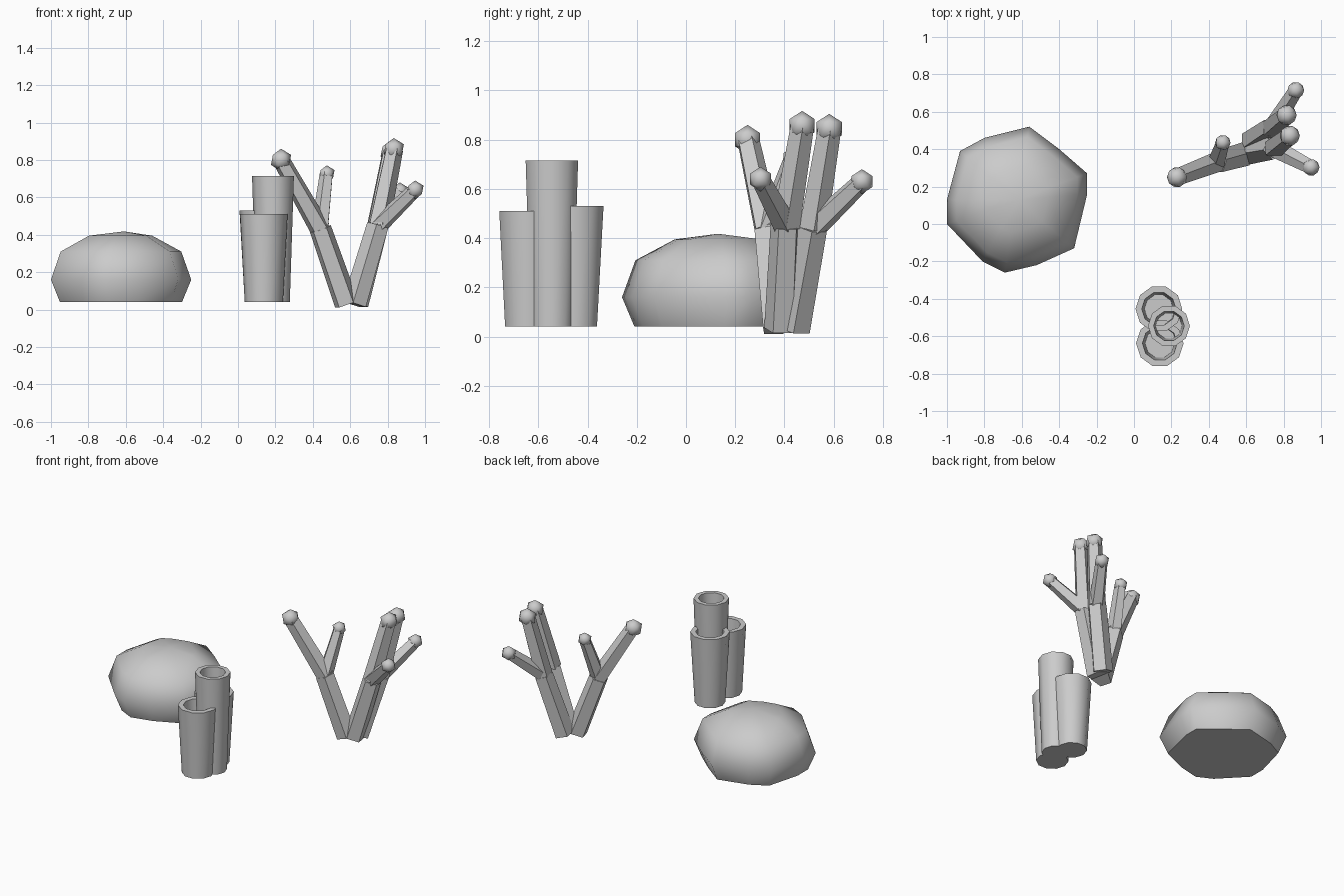
import bpy, bmesh, math
from mathutils import Vector, Matrix

cube = bpy.data.objects.get("Cube")
if cube:
    bpy.data.objects.remove(cube, do_unlink=True)

grey = bpy.data.materials.new("stone grey")
grey.use_nodes = True
colour = (0.6, 0.6, 0.6, 1)
grey.diffuse_color = colour
grey.node_tree.nodes["Principled BSDF"].inputs["Base Color"].default_value = colour


def finish(name, bm):
    """Turn a bmesh into a shaded object."""
    bmesh.ops.recalc_face_normals(bm, faces=bm.faces)
    mesh = bpy.data.meshes.new(name)
    bm.to_mesh(mesh)
    bm.free()
    mesh.materials.append(grey)
    obj = bpy.data.objects.new(name, mesh)
    bpy.context.collection.objects.link(obj)
    bpy.ops.object.select_all(action='DESELECT')
    obj.select_set(True)
    bpy.context.view_layer.objects.active = obj
    bpy.ops.object.shade_smooth_by_angle(angle=math.radians(52))
    return obj


def bridge(bm, low, high):
    n = len(low)
    for i in range(n):
        j = (i + 1) % n
        bm.faces.new((low[i], low[j], high[j], high[i]))


# Boulder: an irregular outline scaled up through rings to a low peak
outline = [(-1, 0), (-.81, -.2), (-.69, -.26), (-.52, -.22), (-.32, -.13), (-.25, .16),
           (-.25, .27), (-.4, .4), (-.56, .52), (-.8, .46), (-.93, .39), (-1, .13)]
centre = Vector((-.63, .13))
bm = bmesh.new()
rings = []
for z, size in [(.04, .87), (.16, 1), (.31, .86), (.395, .45)]:
    ring = []
    for p in outline:
        q = centre + (Vector(p) - centre) * size
        ring.append(bm.verts.new((q.x, q.y, z)))
    rings.append(ring)
for low, high in zip(rings, rings[1:]):
    bridge(bm, low, high)
bm.faces.new(rings[0])
peak = bm.verts.new((-.61, .13, .418))
for a, b in zip(rings[-1], rings[-1][1:] + rings[-1][:1]):
    bm.faces.new((a, b, peak))
finish("boulder", bm)


# Tube sponges: flared hollow cups with a thick rim
def tube(name, x, y, top, r_low, r_top):
    sides = 10
    bm = bmesh.new()
    wall = r_top * 0.27
    floor = top - 0.25
    profile = [(r_low, .04), (r_top, top), (r_top - wall, top), (r_top - wall * 1.4, floor)]
    loops = []
    for r, z in profile:
        loops.append([bm.verts.new((x + r * math.cos(math.tau * i / sides),
                                    y + r * math.sin(math.tau * i / sides), z))
                      for i in range(sides)])
    for low, high in zip(loops, loops[1:]):
        bridge(bm, low, high)
    bm.faces.new(loops[0])
    bm.faces.new(loops[-1])
    finish(name, bm)


tube("tall_tube", .187, -.545, .715, .09, .112)
tube("back_tube", .133, -.454, .53, .097, .125)
tube("front_tube", .138, -.638, .51, .102, .127)


# Branching coral: tapered five-sided limbs with rounded tips
def limb(bm, start, end, r1, r2):
    a, b = Vector(start), Vector(end)
    turn = (b - a).to_track_quat('Z', 'Y').to_matrix().to_4x4()
    bmesh.ops.create_cone(bm, cap_ends=True, segments=5, radius1=r1, radius2=r2,
                          depth=(b - a).length,
                          matrix=Matrix.Translation((a + b) / 2) @ turn)


left_fork = (.44, .33, .43)
mid_fork = (.75, .405, .45)
back_fork = (.74, .515, .44)
trunks = [("left_trunk", (.58, .37, .03), left_fork),
          ("middle_trunk", (.625, .385, .03), mid_fork),
          ("back_trunk", (.63, .44, .03), back_fork)]
for name, start, end in trunks:
    bm = bmesh.new()
    limb(bm, start, end, .068, .062)
    finish(name, bm)

branches = [("left_main", left_fork, (.23, .25, .80), .058, .048, .06),
            ("left_side", left_fork, (.475, .435, .725), .05, .038, .046),
            ("middle_main", mid_fork, (.833, .472, .857), .06, .05, .06),
            ("middle_side", mid_fork, (.947, .303, .64), .052, .04, .05),
            ("back_main", back_fork, (.816, .582, .845), .06, .05, .06),
            ("back_side", back_fork, (.865, .715, .63), .052, .04, .05)]
for name, start, end, r1, r2, tip in branches:
    bm = bmesh.new()
    limb(bm, start, end, r1, r2)
    finish(name + "_branch", bm)
    bm = bmesh.new()
    bmesh.ops.create_icosphere(bm, subdivisions=1, radius=tip,
                               matrix=Matrix.Translation(end))
    finish(name + "_tip", bm)
